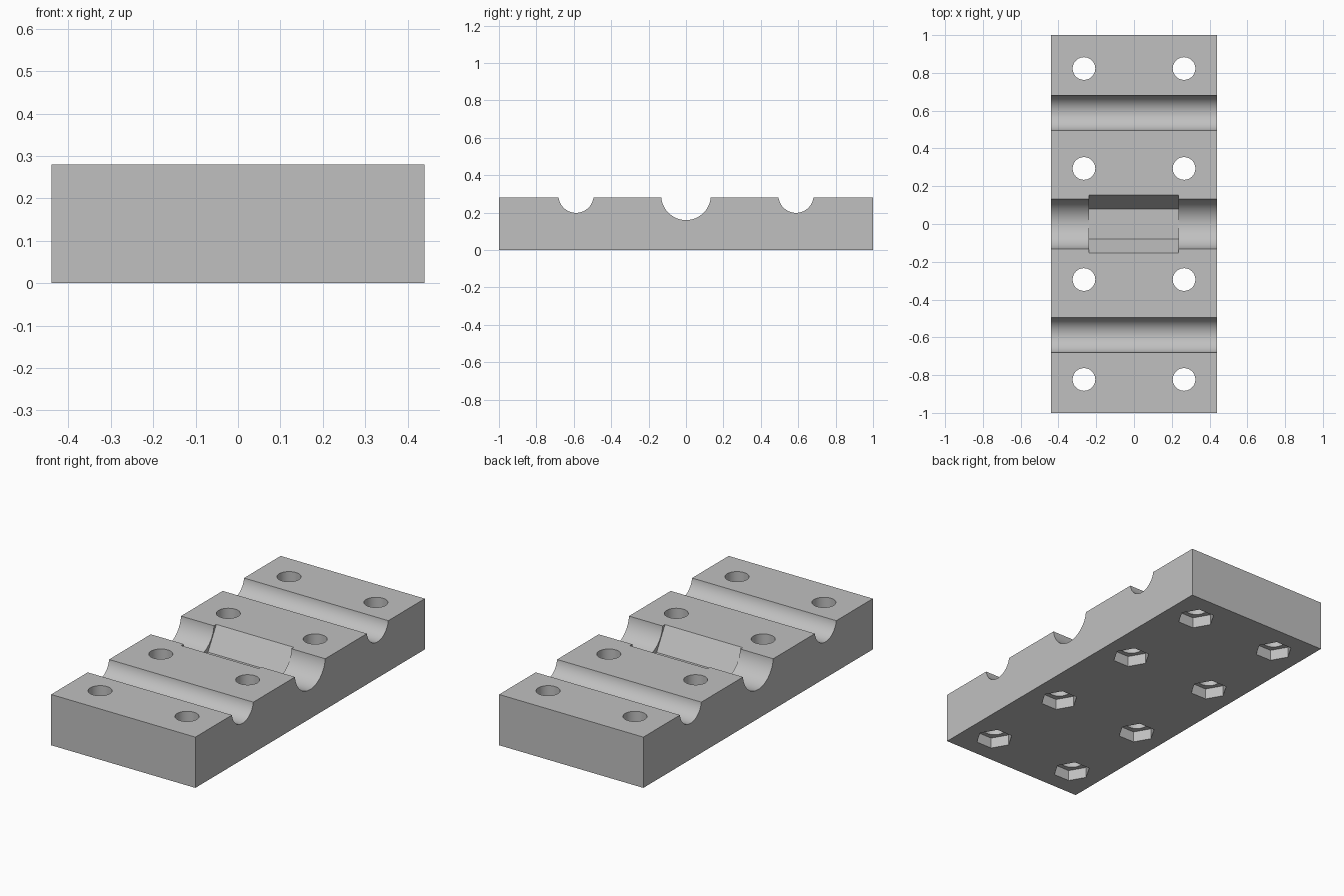
import bpy
import math

cube = bpy.data.objects.get("Cube")
if cube:
    bpy.data.objects.remove(cube, do_unlink=True)

LENGTH, WIDTH, HEIGHT = 2.0, 0.88, 0.28
AXIS_Z = 0.293  # height of the groove axes

grey = bpy.data.materials.new("light grey")
grey.use_nodes = True
colour = (0.53, 0.53, 0.53, 1)
grey.diffuse_color = colour
grey.node_tree.nodes["Principled BSDF"].inputs["Base Color"].default_value = colour


def prism(name, sides, radius, depth, location, rotation=(0, 0, 0)):
    """Hidden cutter: a round or hexagonal bar."""
    bpy.ops.mesh.primitive_cylinder_add(vertices=sides, radius=radius, depth=depth,
                                        location=location, rotation=rotation)
    bar = bpy.context.object
    bar.name = name
    bar.data.materials.append(grey)
    return bar


# Solid block
bpy.ops.mesh.primitive_cube_add(size=1, location=(0, 0, HEIGHT / 2))
block = bpy.context.object
block.name = "clamp_block"
block.scale = (WIDTH, LENGTH, HEIGHT)
bpy.ops.object.transform_apply(location=True, rotation=False, scale=True)
block.data.materials.append(grey)

along_x = (0, math.pi / 2, 0)
cutters = []

# Rod grooves across the top
for y, radius in ((-0.588, 0.094), (0, 0.1325), (0.588, 0.094)):
    cutters.append(prism("groove_cutter", 96, radius, 1.2, (0, y, AXIS_Z), along_x))

# Hexagonal pocket in the middle groove, flat side down
pocket = prism("pocket_cutter", 6, 0.16, 0.474, (-0.002, 0, AXIS_Z), along_x)
cutters.append(pocket)

# Bolt holes with hexagonal nut recesses underneath
for x in (-0.265, 0.265):
    for y in (-0.823, -0.294, 0.294, 0.823):
        cutters.append(prism("bolt_hole_cutter", 48, 0.06, 1, (x, y, 0.2)))
        cutters.append(prism("nut_recess_cutter", 6, 0.097, 0.12, (x, y, 0),
                             (0, 0, math.pi / 2)))

# Cut everything out of the block
for cutter in cutters:
    cut = block.modifiers.new(cutter.name, "BOOLEAN")
    cut.operation = "DIFFERENCE"
    cut.solver = "EXACT"
    cut.object = cutter

bpy.ops.object.select_all(action="DESELECT")
block.select_set(True)
bpy.context.view_layer.objects.active = block
for cut in list(block.modifiers):
    bpy.ops.object.modifier_apply(modifier=cut.name)
for cutter in cutters:
    bpy.data.objects.remove(cutter, do_unlink=True)

# Smooth bores and grooves, crisp edges elsewhere
bpy.ops.object.shade_smooth_by_angle(angle=math.radians(30))
